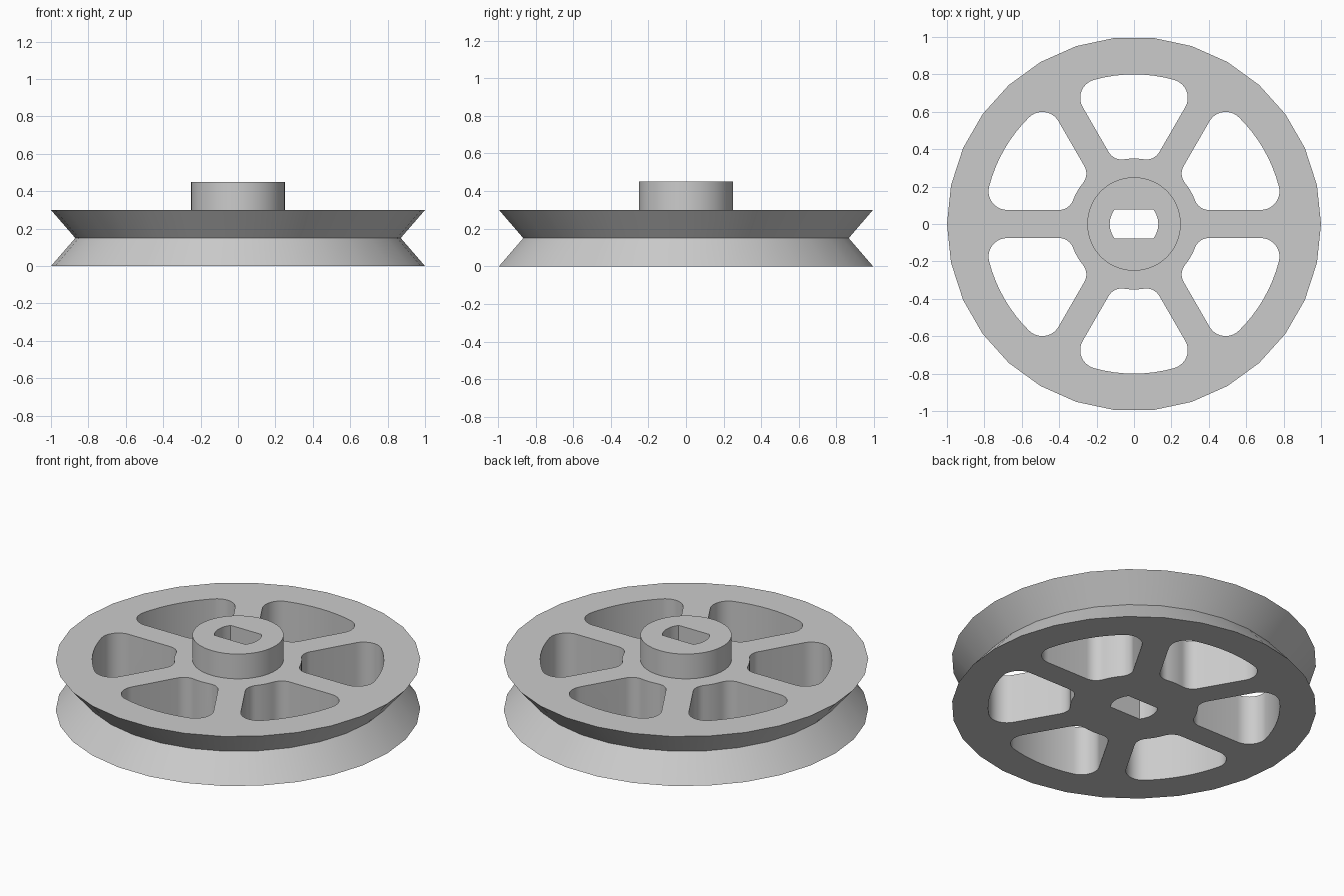
import bpy, bmesh
from math import asin, cos, sin, pi, radians, sqrt, tau

cube = bpy.data.objects.get("Cube")
if cube:
    bpy.data.objects.remove(cube, do_unlink=True)

RIM, GROOVE, HEIGHT = 1.0, 0.87, 0.30
HUB, HUB_TOP = 0.25, 0.45
SPOKES, HALF_SPOKE = 6, 0.075
WINDOW_IN, WINDOW_OUT = 0.35, 0.80
FILLET_IN, FILLET_OUT = 0.08, 0.10
BORE, BORE_FLAT = 0.13, 0.078

grey = bpy.data.materials.new("plain grey")
grey.use_nodes = True
grey.diffuse_color = (0.6, 0.6, 0.6, 1)
grey.node_tree.nodes["Principled BSDF"].inputs["Base Color"].default_value = (0.6, 0.6, 0.6, 1)


def arc(centre, radius, start, end, steps):
    """Points along a circular arc, ends included."""
    return [(centre[0] + radius * cos(start + (end - start) * i / steps),
             centre[1] + radius * sin(start + (end - start) * i / steps))
            for i in range(steps + 1)]


def circle(radius, sides):
    return arc((0, 0), radius, 0, tau, sides)[:-1]


def loft(name, rings):
    """Closed solid through matching outlines given as (points, z)."""
    bm = bmesh.new()
    loops = [[bm.verts.new((x, y, z)) for x, y in pts] for pts, z in rings]
    bm.faces.new(loops[0][::-1])
    bm.faces.new(loops[-1])
    n = len(loops[0])
    for low, high in zip(loops, loops[1:]):
        for i in range(n):
            j = (i + 1) % n
            bm.faces.new((low[i], low[j], high[j], high[i]))
    bmesh.ops.recalc_face_normals(bm, faces=bm.faces)
    mesh = bpy.data.meshes.new(name)
    bm.to_mesh(mesh)
    bm.free()
    mesh.materials.append(grey)
    obj = bpy.data.objects.new(name, mesh)
    bpy.context.collection.objects.link(obj)
    return obj


def combine(target, tool, operation):
    """Apply a boolean and discard the tool."""
    bpy.context.view_layer.objects.active = target
    mod = target.modifiers.new(operation.lower(), 'BOOLEAN')
    mod.operation, mod.solver, mod.object = operation, 'EXACT', tool
    bpy.ops.object.modifier_apply(modifier=mod.name)
    bpy.data.objects.remove(tool, do_unlink=True)


def window_outline():
    """Rounded opening between the spoke at angle 0 and the next one."""
    span = tau / SPOKES
    y_in, d_in = HALF_SPOKE + FILLET_IN, WINDOW_IN + FILLET_IN
    y_out, d_out = HALF_SPOKE + FILLET_OUT, WINDOW_OUT - FILLET_OUT
    a_in, a_out = asin(y_in / d_in), asin(y_out / d_out)
    half = arc((sqrt(d_in ** 2 - y_in ** 2), y_in), FILLET_IN, pi + a_in, 1.5 * pi, 8)
    half += arc((sqrt(d_out ** 2 - y_out ** 2), y_out), FILLET_OUT, -pi / 2, a_out, 10)
    # mirror the first side across the window's centre line
    other = [(x * cos(span) + y * sin(span), x * sin(span) - y * cos(span))
             for x, y in reversed(half)]
    outer = arc((0, 0), WINDOW_OUT, a_out, span - a_out, 8)[1:-1]
    inner = arc((0, 0), WINDOW_IN, span - a_in, a_in, 6)[1:-1]
    return half + outer + other + inner


# Grooved wheel with a raised hub
wheel = loft("pulley_wheel", [(circle(RIM, 30), 0), (circle(GROOVE, 30), HEIGHT / 2),
                              (circle(RIM, 30), HEIGHT)])
wheel.select_set(True)
combine(wheel, loft("hub", [(circle(HUB, 60), HEIGHT / 2), (circle(HUB, 60), HUB_TOP)]), 'UNION')

# Windows between the spokes
outline = window_outline()
for k in range(SPOKES):
    cutter = loft("window_cutter", [(outline, -0.1), (outline, HEIGHT + 0.1)])
    cutter.rotation_euler.z = k * tau / SPOKES
    combine(wheel, cutter, 'DIFFERENCE')

# Flat-sided shaft bore
a = asin(BORE_FLAT / BORE)
bore = arc((0, 0), BORE, -a, a, 6) + arc((0, 0), BORE, pi - a, pi + a, 6)
combine(wheel, loft("bore_cutter", [(bore, -0.1), (bore, HUB_TOP + 0.1)]), 'DIFFERENCE')

bpy.context.view_layer.objects.active = wheel
bpy.ops.object.shade_smooth_by_angle(angle=radians(30))
